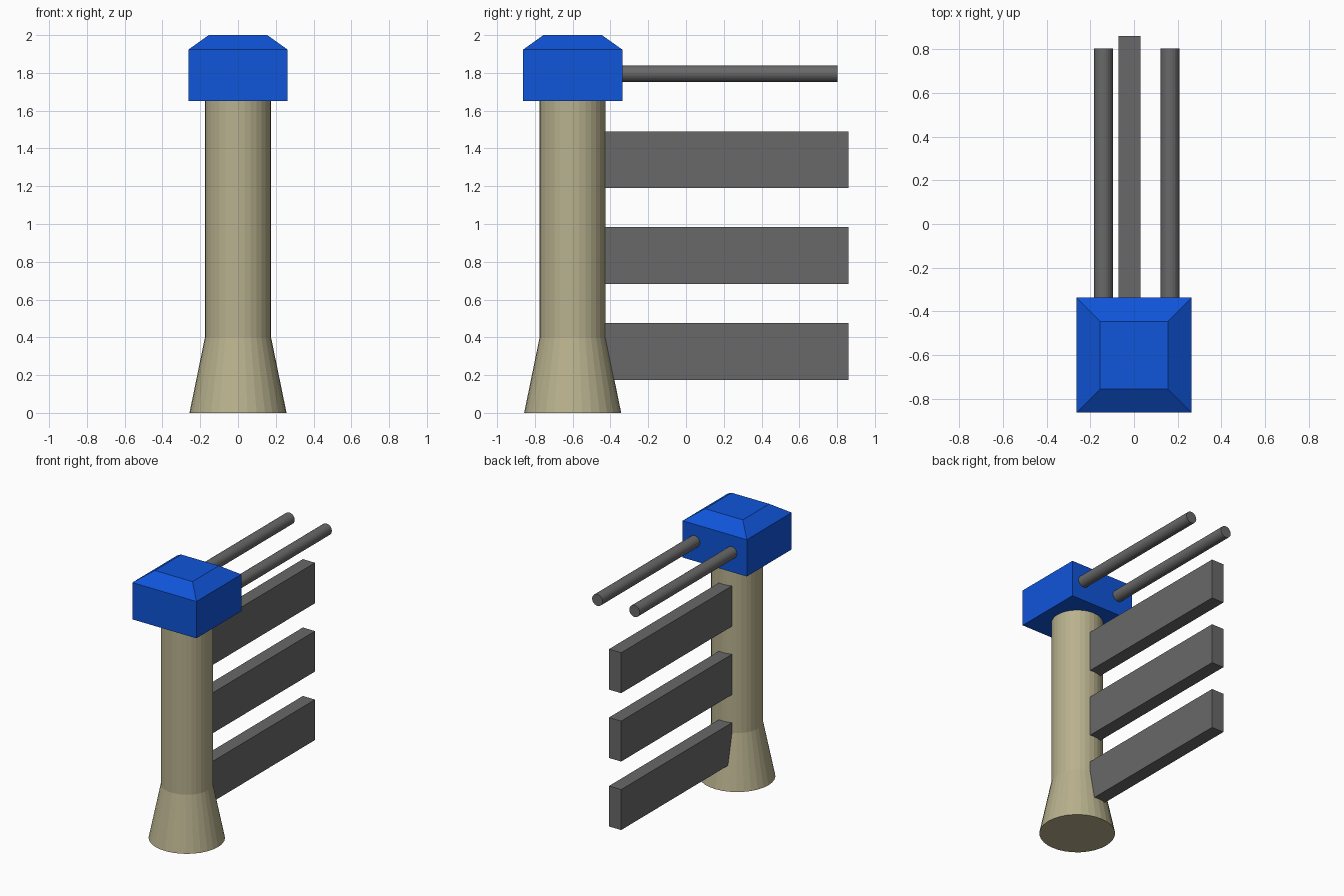
import bpy, bmesh
from math import cos, sin, pi, radians

if "Cube" in bpy.data.objects:
    bpy.data.objects.remove(bpy.data.objects["Cube"])

POST_Y = -0.6


def material(name, rgb):
    m = bpy.data.materials.new(name)
    m.diffuse_color = (*rgb, 1)
    m.use_nodes = True
    m.node_tree.nodes["Principled BSDF"].inputs["Base Color"].default_value = m.diffuse_color
    return m


TAN = material("stone_tan", (0.48, 0.44, 0.27))
BLUE = material("cap_blue", (0.005, 0.09, 0.70))
GREY = material("dark_grey", (0.14, 0.14, 0.14))


def loft(name, rings, mat):
    """Skin a closed solid through rings with equal point counts."""
    bm = bmesh.new()
    loops = [[bm.verts.new(p) for p in ring] for ring in rings]
    for a, b in zip(loops, loops[1:]):
        for i in range(len(a)):
            j = (i + 1) % len(a)
            bm.faces.new((a[i], a[j], b[j], b[i]))
    bm.faces.new(loops[0][::-1])
    bm.faces.new(loops[-1])
    bmesh.ops.recalc_face_normals(bm, faces=bm.faces)
    mesh = bpy.data.meshes.new(name)
    bm.to_mesh(mesh)
    bm.free()
    mesh.materials.append(mat)
    ob = bpy.data.objects.new(name, mesh)
    bpy.context.collection.objects.link(ob)
    return ob


def circle(r, z, n=32):
    return [(r * cos(2 * pi * i / n), POST_Y + r * sin(2 * pi * i / n), z) for i in range(n)]


def square(h, z):
    return [(x * h, POST_Y + y * h, z) for x, y in ((-1, -1), (1, -1), (1, 1), (-1, 1))]


# Round post with a flared foot
loft("post", [circle(0.257, 0), circle(0.175, 0.4), circle(0.175, 1.65)], TAN)

# Square cap with a sloped top edge
loft("post_cap", [square(0.263, 1.65), square(0.263, 1.923), square(0.155, 2.0)], BLUE)

# Three flat boards reaching back from the post
for k, z in enumerate((0.175, 0.683, 1.19)):
    rings = [[(-0.07, y, z), (0.03, y, z), (0.03, y, z + 0.3), (-0.07, y, z + 0.3)]
             for y in (-0.44, 0.86)]
    loft(f"board_{k + 1}", rings, GREY)

# Two round rods reaching back from the cap
for side, x in (("left", -0.14), ("right", 0.165)):
    y0, y1 = -0.4, 0.803
    bpy.ops.mesh.primitive_cylinder_add(vertices=24, radius=0.043, depth=y1 - y0,
                                        location=(x, (y0 + y1) / 2, 1.796),
                                        rotation=(radians(90), 0, 0))
    rod = bpy.context.object
    rod.name = f"rod_{side}"
    rod.data.materials.append(GREY)
